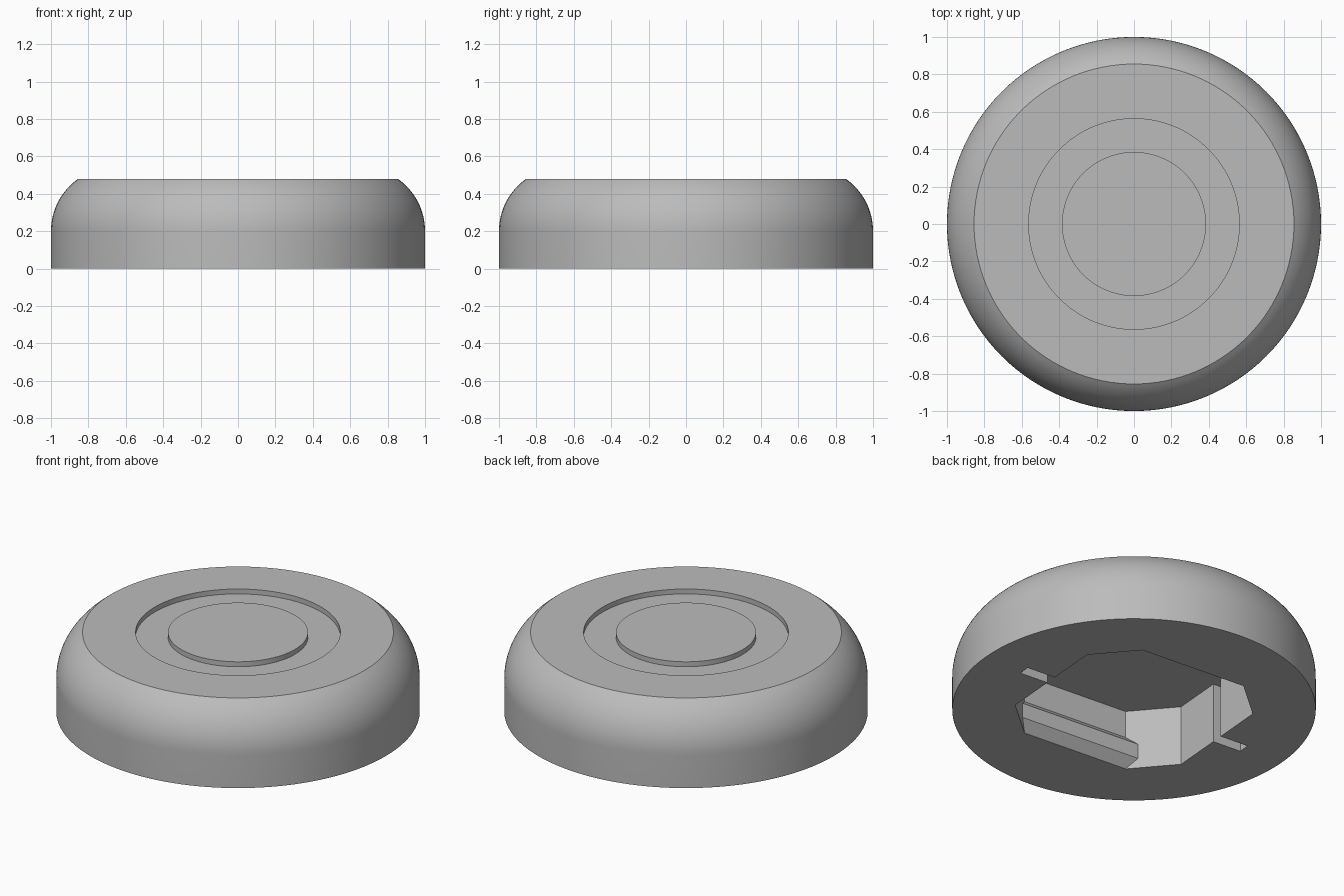
import bpy, bmesh, math
from mathutils import Matrix

if "Cube" in bpy.data.objects:
    bpy.data.objects.remove(bpy.data.objects["Cube"])

TURN = Matrix.Rotation(math.radians(-4.6), 4, 'Z')   # socket is slightly twisted
SIDES = 128
SOCKET, CORNER, DEPTH = 0.56, 0.34, 0.365

grey = bpy.data.materials.new("plain grey")
grey.use_nodes = True
color = (0.5, 0.5, 0.5, 1)
grey.diffuse_color = color
grey.node_tree.nodes["Principled BSDF"].inputs["Base Color"].default_value = color


def finish(name, bm):
    bmesh.ops.recalc_face_normals(bm, faces=bm.faces)
    mesh = bpy.data.meshes.new(name)
    bm.to_mesh(mesh)
    bm.free()
    mesh.materials.append(grey)
    obj = bpy.data.objects.new(name, mesh)
    bpy.context.collection.objects.link(obj)
    return obj


def lathe(name, profile):
    """Closed round solid; the profile starts and ends near the axis."""
    bm = bmesh.new()
    rings = []
    for r, z in profile:
        rings.append([bm.verts.new((r * math.cos(a), r * math.sin(a), z))
                      for a in (2 * math.pi * i / SIDES for i in range(SIDES))])
    for low, high in zip(rings, rings[1:]):
        for i in range(SIDES):
            j = (i + 1) % SIDES
            bm.faces.new((low[i], low[j], high[j], high[i]))
    bm.faces.new(rings[0])
    bm.faces.new(rings[-1])
    return finish(name, bm)


def prism(name, rings):
    """Solid between two matching outlines."""
    bm = bmesh.new()
    a, b = [[bm.verts.new(TURN @ Matrix.Translation(p).to_translation())
             for p in ring] for ring in rings]
    for i in range(len(a)):
        j = (i + 1) % len(a)
        bm.faces.new((a[i], a[j], b[j], b[i]))
    bm.faces.new(a)
    bm.faces.new(b)
    return finish(name, bm)


# Body: straight wall, rounded shoulder, flat top with a shallow ring groove
radius, base, sweep = 0.343, 0.2, math.radians(54.7)
profile = [(1, 0)]
for i in range(17):
    t = sweep * i / 16
    profile.append((1 - radius + radius * math.cos(t), base + radius * math.sin(t)))
profile += [(0.563, 0.48), (0.563, 0.45), (0.385, 0.45), (0.385, 0.48)]
body = lathe("body", profile)

# Socket underneath: chamfered square with a narrow slot on two sides
half = [(SOCKET, -CORNER), (SOCKET, -0.035), (0.742, -0.035), (0.742, 0.035),
        (SOCKET, 0.035), (SOCKET, CORNER), (CORNER, SOCKET), (-CORNER, SOCKET)]
outline = half + [(-x, -y) for x, y in half]
cutter = prism("socket_cutter", [[(x, y, z) for x, y in outline] for z in (-0.1, DEPTH)])
cutter.hide_render = True

cut = body.modifiers.new("socket", 'BOOLEAN')
cut.operation = 'DIFFERENCE'
cut.solver = 'EXACT'
cut.object = cutter
bpy.context.view_layer.objects.active = body
body.select_set(True)
bpy.ops.object.modifier_apply(modifier=cut.name)
bpy.data.objects.remove(cutter)
bpy.ops.object.shade_smooth_by_angle(angle=math.radians(25))

# Snap rails along the two sides without slots, mitred into the corners
rail = [(SOCKET, 0.001), (0.51, 0.06), (0.51, 0.15), (SOCKET, 0.2)]
for side, name in ((-1, "front_rail"), (1, "back_rail")):
    prism(name, [[(end * (SOCKET + CORNER - y), side * y, z) for y, z in rail]
                 for end in (-1, 1)])
